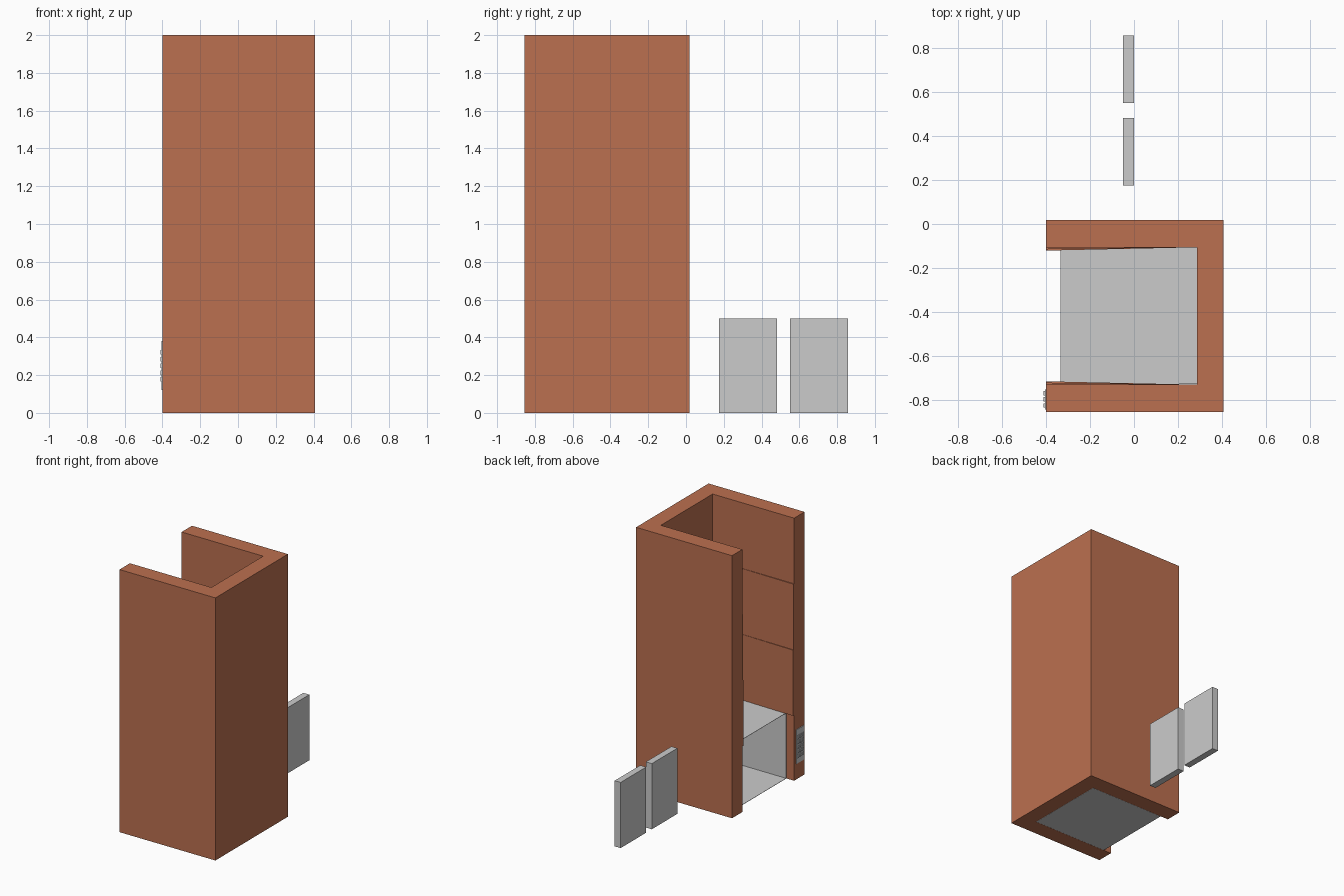
import bpy, bmesh
from mathutils import Vector

if "Cube" in bpy.data.objects:
    bpy.data.objects.remove(bpy.data.objects["Cube"])


def add_object(name, bm, material=None):
    bmesh.ops.recalc_face_normals(bm, faces=bm.faces)
    mesh = bpy.data.meshes.new(name)
    bm.to_mesh(mesh)
    bm.free()
    obj = bpy.data.objects.new(name, mesh)
    bpy.context.collection.objects.link(obj)
    if material:
        mesh.materials.append(material)
    return obj


def add_box(bm, lo, hi):
    verts = bmesh.ops.create_cube(bm, size=1)["verts"]
    lo, hi = Vector(lo), Vector(hi)
    for v in verts:
        v.co = (lo + hi) / 2 + v.co * (hi - lo)


def box(name, lo, hi, material=None):
    bm = bmesh.new()
    add_box(bm, lo, hi)
    return add_object(name, bm, material)


brown = bpy.data.materials.new("brown_wall")
brown.diffuse_color = (0.5, 0.162, 0.08, 1)
brown.use_nodes = True
brown.node_tree.nodes["Principled BSDF"].inputs["Base Color"].default_value = brown.diffuse_color

# Shaft: U-shaped plan extruded upward, open toward -x
X0, X1, XI = -0.4, 0.408, 0.287
Y0, Y1, YA, YB = -0.855, 0.018, -0.73, -0.107
plan = [(X0, Y0), (X1, Y0), (X1, Y1), (X0, Y1),
        (X0, YB), (XI, YB), (XI, YA), (X0, YA)]
bm = bmesh.new()
base = bm.faces.new([bm.verts.new((x, y, 0)) for x, y in plan])
ext = bmesh.ops.extrude_face_region(bm, geom=[base], use_keep_orig=True)
for v in ext["geom"]:
    if isinstance(v, bmesh.types.BMVert):
        v.co.z = 2
add_object("shaft_walls", bm, brown)

# Slight wedges narrowing the opening on the middle storeys
for storey, (z, depth) in enumerate([(0.5, 0.014), (1.0, 0.008)]):
    for side, y, s in (("near", YA, 1), ("far", YB, -1)):
        bm = bmesh.new()
        tri = [(X0, y - s * 0.001), (XI, y - s * 0.001), (X0, y + s * depth)]
        lo = [bm.verts.new((px, py, z)) for px, py in tri]
        hi = [bm.verts.new((px, py, z + 0.5)) for px, py in tri]
        bm.faces.new(lo)
        bm.faces.new(hi)
        for i in range(3):
            j = (i + 1) % 3
            bm.faces.new((lo[i], lo[j], hi[j], hi[i]))
        add_object(f"storey_{storey + 1}_{side}_lining", bm, brown)

# Lift cabin: thin shell open toward -x
bm = bmesh.new()
add_box(bm, (-0.335, YA + 0.001, 0), (XI - 0.001, YB - 0.001, 0.5))
bm.normal_update()
bmesh.ops.delete(bm, geom=[f for f in bm.faces if f.normal.x < -0.9],
                 context="FACES_ONLY")
cabin = add_object("cabin", bm)
thick = cabin.modifiers.new("thickness", "SOLIDIFY")
thick.thickness = 0.003
thick.offset = -1

# Two sliding doors, set aside
for i, y in enumerate((0.175, 0.55)):
    box(f"door_{i + 1}", (-0.05, y, 0), (0, y + 0.308, 0.5))

# Control panel with a grid of buttons
box("control_panel", (-0.405, -0.843, 0.12), (-0.399, -0.752, 0.38))
bm = bmesh.new()
for row in range(5):
    for col in range(3):
        y, z = -0.836 + col * 0.028, 0.165 + row * 0.036
        add_box(bm, (-0.411, y, z), (-0.404, y + 0.02, z + 0.024))
add_object("panel_buttons", bm)
